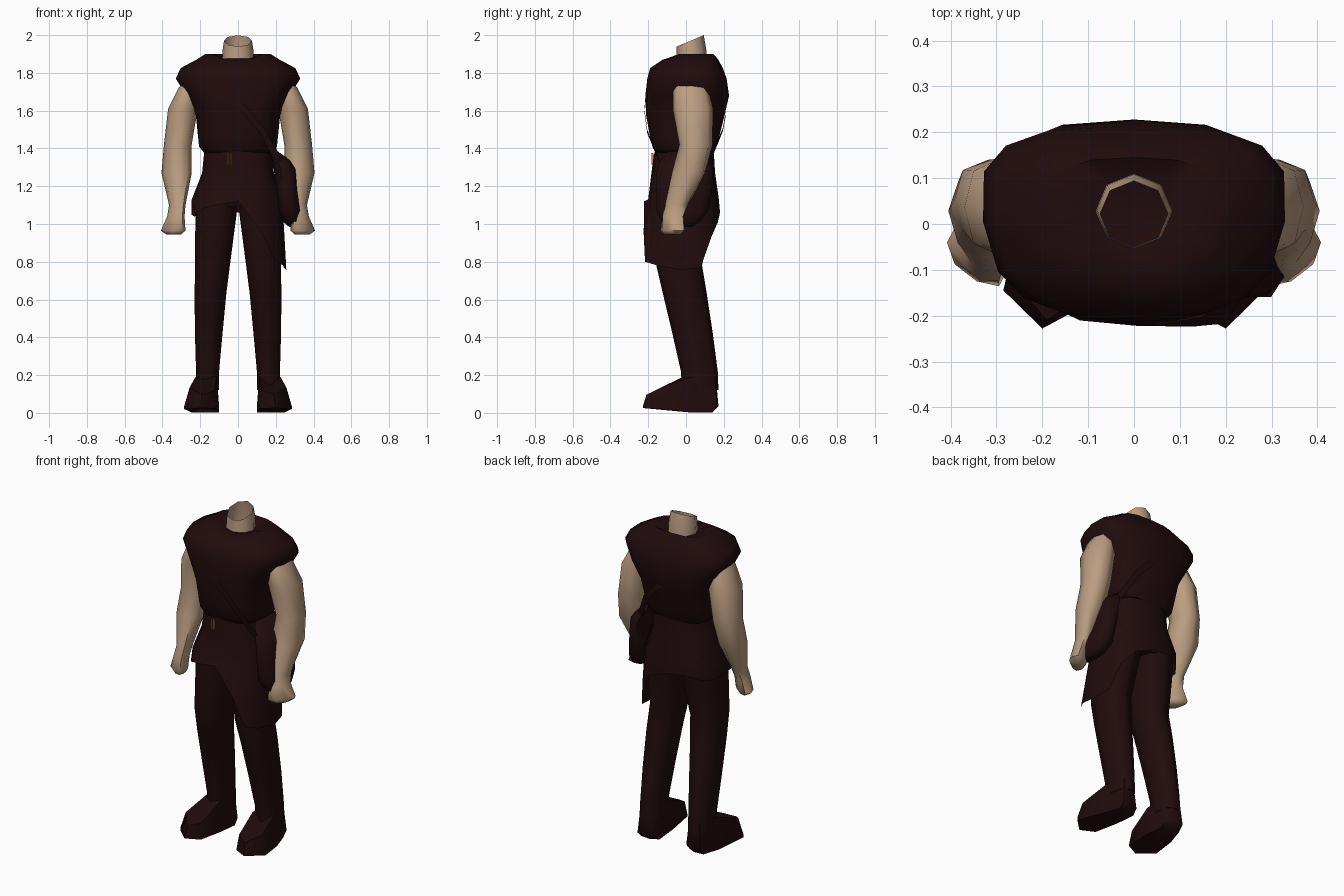
import bpy, bmesh, math

if "Cube" in bpy.data.objects:
    bpy.data.objects.remove(bpy.data.objects["Cube"])

def material(name, rgb):
    m = bpy.data.materials.new(name)
    m.diffuse_color = (*rgb, 1)
    m.use_nodes = True
    m.node_tree.nodes["Principled BSDF"].inputs["Base Color"].default_value = m.diffuse_color
    return m

CLOTH = material("dark maroon cloth", (0.015, 0.0035, 0.004))
SKIN = material("skin", (0.50, 0.34, 0.22))
BRASS = material("brass", (0.60, 0.34, 0.10))

def finish(name, bm, mat, mirror=False, angle=60):
    bmesh.ops.recalc_face_normals(bm, faces=bm.faces)
    me = bpy.data.meshes.new(name)
    bm.to_mesh(me)
    bm.free()
    me.materials.append(mat)
    ob = bpy.data.objects.new(name, me)
    bpy.context.collection.objects.link(ob)
    if mirror:
        ob.modifiers.new("mirror", 'MIRROR')
    bpy.ops.object.select_all(action='DESELECT')
    ob.select_set(True)
    bpy.context.view_layer.objects.active = ob
    bpy.ops.object.shade_smooth_by_angle(angle=math.radians(angle))
    return ob

def ring(z, x0, x1, y0, y1, n, p, skew=0):
    """Rounded section filling the given bounds."""
    pts = []
    for i in range(n):
        a = 2 * math.pi * i / n
        c, s = math.cos(a), math.sin(a)
        c = math.copysign(abs(c) ** p, c) if abs(c) > 1e-6 else 0
        s = math.copysign(abs(s) ** p, s) if abs(s) > 1e-6 else 0
        dx = c * (x1 - x0) / 2
        pts.append(((x0 + x1) / 2 + dx,
                    (y0 + y1) / 2 + s * (y1 - y0) / 2 + skew * dx, z))
    return pts

def skin_rings(rings, caps=(True, True)):
    bm = bmesh.new()
    rows = [[bm.verts.new(p) for p in r] for r in rings]
    n = len(rows[0])
    for a, b in zip(rows, rows[1:]):
        for i in range(n):
            j = (i + 1) % n
            bm.faces.new((a[i], a[j], b[j], b[i]))
    if caps[0]:
        bm.faces.new(rows[0])
    if caps[1]:
        bm.faces.new(rows[-1])
    return bm

def loft(name, sections, mat, n=8, p=0.85, mirror=False, caps=(True, True)):
    rings = [ring(*s[:5], n, p, *s[5:]) for s in sections]
    return finish(name, skin_rings(rings, caps), mat, mirror)

# Sleeveless tunic, slightly narrower across the chest than the back
tunic = [(1.87, -.08, .08, -.05, .10), (1.90, -.17, .17, -.06, .145),
         (1.872, -.215, .215, -.12, .17), (1.825, -.305, .305, -.19, .195),
         (1.77, -.33, .33, -.205, .215), (1.68, -.275, .275, -.215, .228),
         (1.58, -.225, .225, -.212, .205), (1.46, -.213, .213, -.19, .175),
         (1.41, -.208, .208, -.178, .16), (1.375, -.18, .18, -.16, .145)]
rows = [ring(*s, 16, 0.68) for s in tunic]
rows = [[(x * (1 + 0.45 * (y - 0.01)), y,
          z - (0.025 if k == 1 and y < 0.02 and abs(x) < .12 else 0))
         for x, y, z in r] for k, r in enumerate(rows)]
finish("tunic", skin_rings(rows), CLOTH)

# Neck: open tube with a slanted rim
neck = [ring(1.84, -.085, .085, -.055, .11, 8, 1), ring(1.92, -.082, .082, -.05, .108, 8, 1)]
neck.append([(x, y, 1.96 + 0.42 * y) for x, y, z in ring(0, -.074, .074, -.05, .094, 8, 1)])
finish("neck", skin_rings(neck, (False, False)), SKIN)

# Arms with closed fists, the fists turned inwards
loft("arms", [(1.78, .20, .27, -.04, .10), (1.72, .20, .315, -.07, .118),
              (1.61, .213, .37, -.07, .143), (1.42, .245, .392, -.035, .14),
              (1.27, .245, .405, -.075, .10, .2), (1.10, .278, .365, -.11, .01, .35),
              (1.04, .283, .375, -.125, -.015, .4), (.965, .278, .408, -.125, -.02, .5),
              (.945, .30, .38, -.115, -.035, .5)], SKIN, mirror=True)

# Hips
loft("hips", [(1.39, -.178, .178, -.165, .145), (1.27, -.187, .187, -.172, .152),
              (1.17, -.222, .222, -.175, .165), (1.09, -.20, .20, -.13, .12)],
     CLOTH, n=16, p=0.8)

# Legs, leaning back below the knee
loft("legs", [(1.18, .0, .215, -.15, .15), (1.05, .008, .226, -.16, .135),
              (.78, .043, .227, -.157, .085), (.63, .062, .23, -.122, .11),
              (.42, .082, .228, -.072, .142), (.22, .10, .222, -.027, .168),
              (.12, .10, .225, -.02, .172)], CLOTH, mirror=True)

# Feet: sole outline with a sloping upper
sole = [(.10, .14), (.15, .172), (.21, .165), (.245, .03), (.285, -.145),
        (.20, -.228), (.12, -.185), (.10, -.02)]
lower = [(x, y if y < 0 else y * .8, 0.012 - 0.06 * y if y < 0 else 0.002) for x, y in sole]
middle = [(x, y, 0.035) for x, y in sole]
upper = [(.155 + (x - .155) * .78, y * .92, min(.205, .19 + .45 * min(0, y + .02)))
         for x, y in sole]
finish("feet", skin_rings([lower, middle, upper]), CLOTH, mirror=True)

# Skirt with a lopsided hem, longest at the right front
hem = [.755, .77, .93, 1.01, 1.06, 1.07, 1.05, 1.04, 1.05, 1.05, 1.08, 1.10, 1.12, .95, .80, .78]
push = {13: -.224, 14: -.217, 15: -.15}
top = ring(1.37, -.18, .18, -.17, .148, 16, .8)
waist = ring(1.27, -.19, .19, -.183, .154, 16, .8)
low = ring(1.13, -.245, .235, -.20, .174, 16, .75)
edge = [(x, push.get(i, y), hem[i])
        for i, (x, y, _) in enumerate(ring(1, -.247, .256, -.222, .18, 16, .75))]
finish("skirt", skin_rings([top, waist, low, edge], (False, False)), CLOTH)

# Shoulder bag at the right hip
loft("bag", [(1.385, .17, .21, -.10, .10), (1.335, .18, .28, -.14, .135),
             (1.29, .19, .31, -.16, .15), (1.18, .20, .32, -.165, .145),
             (1.07, .21, .338, -.165, .125), (1.01, .24, .335, -.13, .08),
             (.985, .27, .315, -.07, .03)], CLOTH, n=10, p=.8)

# Straps crossing chest and back
def strap(name, path):
    bm = bmesh.new()
    pairs = [[bm.verts.new((x + d * .8, y, z + d * .5)) for d in (-.018, .018)]
             for x, y, z in path]
    for a, b in zip(pairs, pairs[1:]):
        bm.faces.new((a[0], a[1], b[1], b[0]))
    finish(name, bm, CLOTH)

strap("front_strap", [(.215, -.14, 1.33), (.13, -.205, 1.49), (.04, -.22, 1.60), (-.05, -.213, 1.69)])
strap("back_strap", [(.215, .13, 1.34), (.13, .195, 1.50), (.05, .21, 1.58), (-.03, .20, 1.64)])

# Belt buckle slivers
for k, x in enumerate((-.052, -.038)):
    bm = bmesh.new()
    bmesh.ops.create_cube(bm, size=1)
    for v in bm.verts:
        v.co = (x + v.co.x * .006, -.177 + v.co.y * .009, 1.345 + v.co.z * .06)
    finish("buckle_bar_%d" % k, bm, BRASS)
